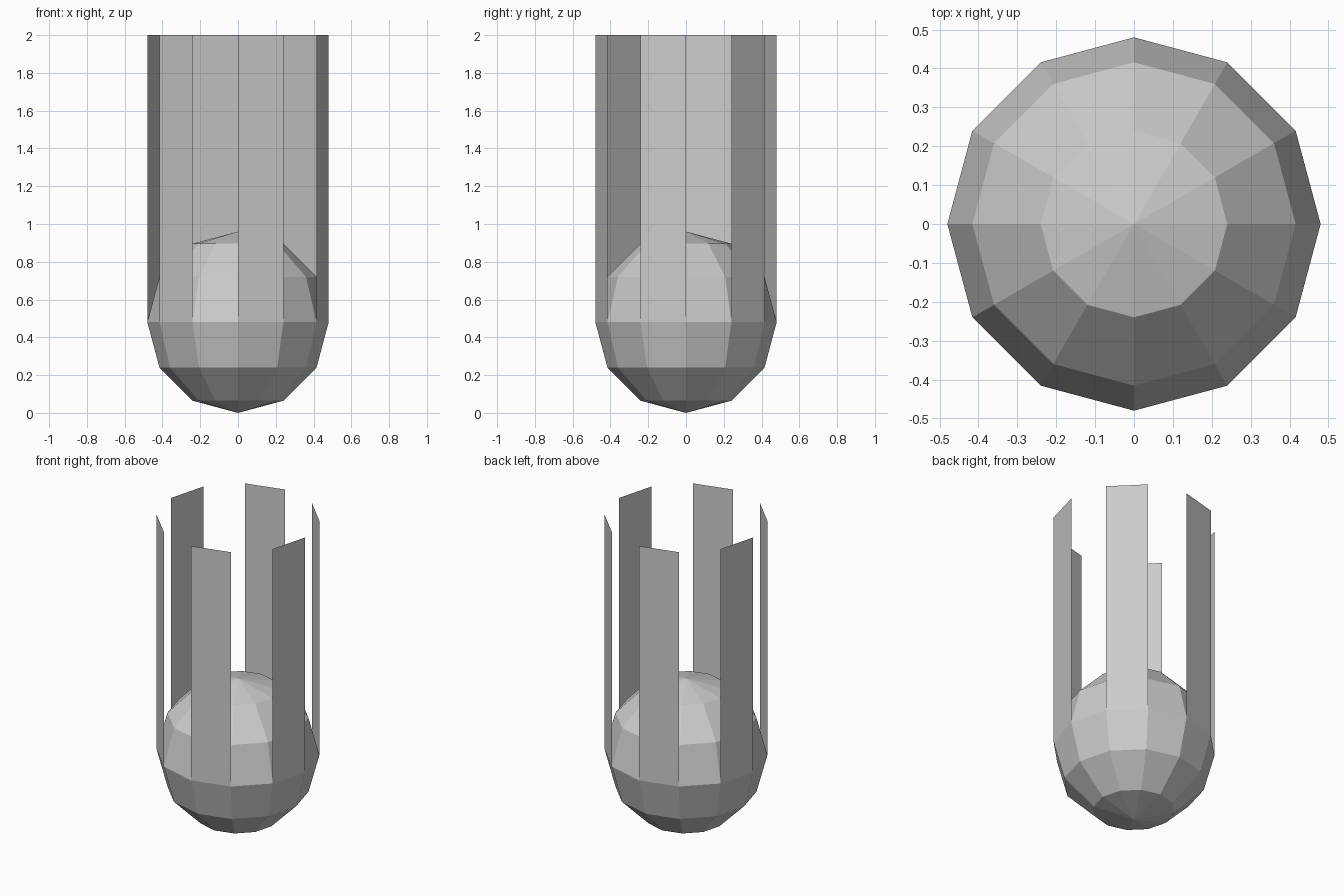
import bpy, bmesh
from math import radians, sin, cos

if "Cube" in bpy.data.objects:
    bpy.data.objects.remove(bpy.data.objects["Cube"])

R, TOP = 0.48, 2.0

# Low-poly ball: 12 sides, 6 rings
bpy.ops.mesh.primitive_uv_sphere_add(segments=12, ring_count=6, radius=R, location=(0, 0, R))
bpy.context.object.name = "ball"

# Six thin upright panels rising from every other equator edge
bm = bmesh.new()
for k in range(6):
    a, b = radians(-90 + 60 * k), radians(-60 + 60 * k)
    corners = [(a, R), (b, R), (b, TOP), (a, TOP)]
    bm.faces.new([bm.verts.new((R * cos(t), R * sin(t), z)) for t, z in corners])
mesh = bpy.data.meshes.new("upright_panels")
bm.to_mesh(mesh)
bm.free()
bpy.context.collection.objects.link(bpy.data.objects.new("upright_panels", mesh))
